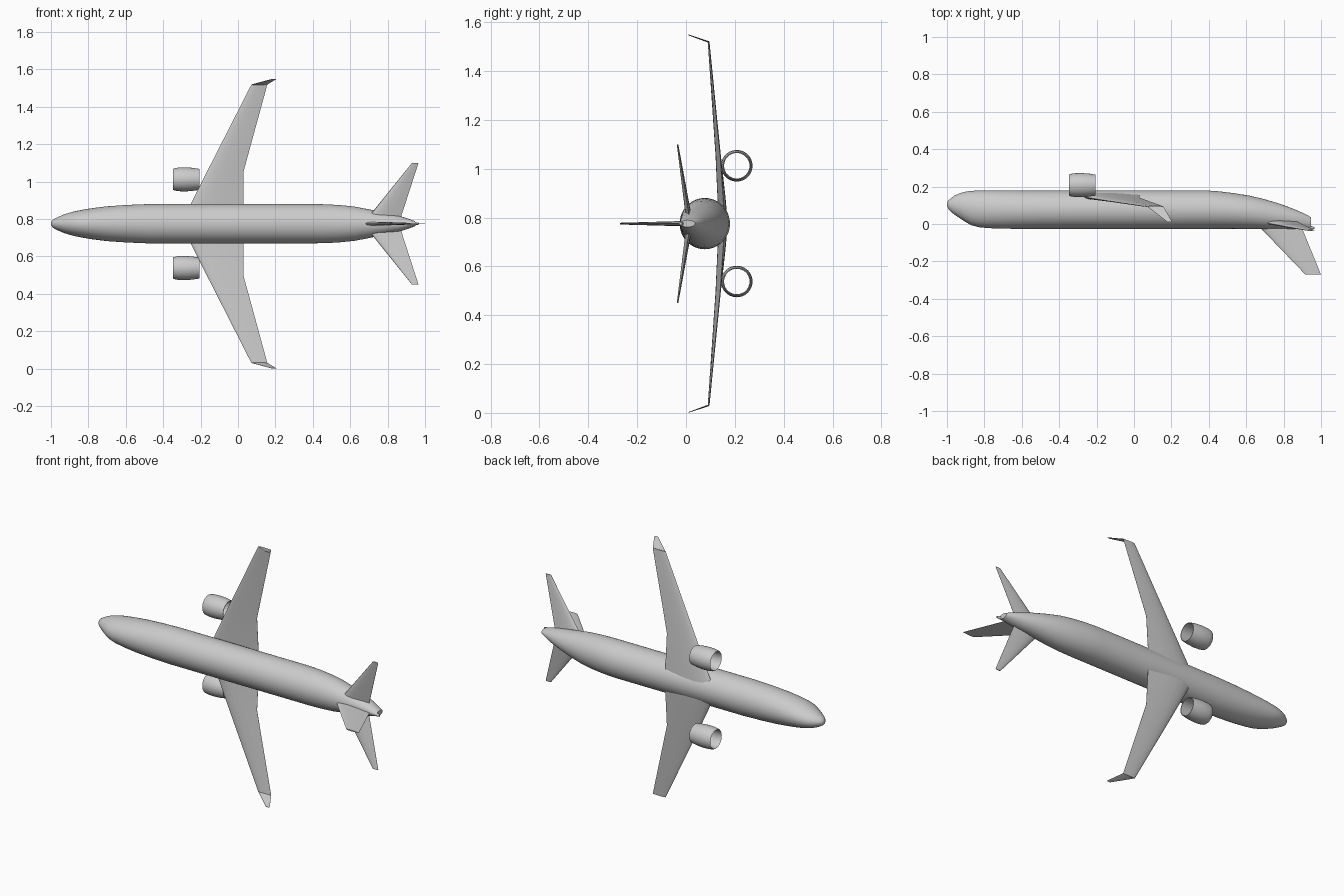
import bpy, bmesh, math
from mathutils import Vector

ZC = 0.775  # height of the fuselage axis; parts mirror about it


def loft(name, rings, cap=True, closed=False, mirror=False, angle=35):
    """Skin a list of equal-length point loops into one smooth object."""
    bm = bmesh.new()
    loops = [[bm.verts.new(p) for p in r] for r in rings]
    n = len(loops[0])
    pairs = list(zip(loops, loops[1:])) + ([(loops[-1], loops[0])] if closed else [])
    for a, b in pairs:
        for i in range(n):
            j = (i + 1) % n
            bm.faces.new((a[i], a[j], b[j], b[i]))
    if cap and not closed:
        bm.faces.new(loops[0])
        bm.faces.new(loops[-1])
    bmesh.ops.recalc_face_normals(bm, faces=bm.faces)
    me = bpy.data.meshes.new(name)
    bm.to_mesh(me)
    bm.free()
    ob = bpy.data.objects.new(name, me)
    bpy.context.collection.objects.link(ob)
    ob.location.z = ZC
    if mirror:
        m = ob.modifiers.new("mirror", 'MIRROR')
        m.use_axis = (False, False, True)
        m.use_mirror_merge = False
    bpy.ops.object.select_all(action='DESELECT')
    ob.select_set(True)
    bpy.context.view_layer.objects.active = ob
    bpy.ops.object.shade_smooth_by_angle(angle=math.radians(angle))
    return ob


def ellipse(x, y, ry, rz, z=0.0, n=48):
    return [(x, y + ry * math.cos(2 * math.pi * i / n), z + rz * math.sin(2 * math.pi * i / n))
            for i in range(n)]


# Airfoil outline: chord fraction and half-thickness fraction
HALF = [(0, 0), (0.02, 0.2), (0.08, 0.36), (0.2, 0.48), (0.35, 0.5), (0.6, 0.37), (0.8, 0.2), (1, 0.02)]
FOIL = HALF + [(c, -h) for c, h in reversed(HALF[1:])]


def airfoil(le, te, thick):
    le, te, thick = Vector(le), Vector(te), Vector(thick)
    return [le.lerp(te, c) + thick * h for c, h in FOIL]


# Fuselage stations: x, back y, belly y, half width
STATIONS = [
    (-1.0, 0.098, 0.112, 0.006), (-0.993, 0.082, 0.125, 0.018), (-0.98, 0.066, 0.137, 0.027),
    (-0.96, 0.05, 0.152, 0.037), (-0.93, 0.03, 0.165, 0.05), (-0.9, 0.01, 0.173, 0.059),
    (-0.87, -0.006, 0.177, 0.067), (-0.83, -0.017, 0.179, 0.075), (-0.78, -0.022, 0.18, 0.083),
    (-0.7, -0.025, 0.18, 0.093), (-0.6, -0.026, 0.18, 0.1), (-0.48, -0.026, 0.18, 0.105),
    (0.38, -0.026, 0.18, 0.105), (0.46, -0.026, 0.174, 0.104), (0.54, -0.026, 0.164, 0.1),
    (0.62, -0.026, 0.151, 0.092), (0.7, -0.026, 0.132, 0.077), (0.78, -0.026, 0.108, 0.06),
    (0.86, -0.026, 0.078, 0.043), (0.91, -0.025, 0.056, 0.027), (0.945, -0.024, 0.037, 0.014)]
loft("fuselage", [ellipse(x, (a + b) / 2, (b - a) / 2, w) for x, a, b, w in STATIONS])

# Tail cone outlet
loft("tail_outlet", [ellipse(0.90, -0.012, 0.014, 0.016, n=24), ellipse(0.965, -0.022, 0.006, 0.006, n=24)])

# Main wings with a kinked trailing edge
loft("wing", [airfoil((-0.305, 0.15, 0), (0.03, 0.16, 0), (0, 0.036, 0)),
              airfoil((-0.25, 0.142, 0.11), (0.03, 0.152, 0.11), (0, 0.032, 0)),
              airfoil((-0.165, 0.128, 0.28), (0.03, 0.14, 0.28), (0, 0.02, 0)),
              airfoil((0.072, 0.092, 0.745), (0.157, 0.094, 0.745), (0, 0.007, 0))], mirror=True)

# Upturned wing tips
loft("winglet", [airfoil((0.072, 0.092, 0.744), (0.157, 0.094, 0.744), (0, 0.003, 0.006)),
                 airfoil((0.18, 0.01, 0.773), (0.205, 0.01, 0.773), (0, 0.001, 0.003))], mirror=True)

# Horizontal tail
loft("tailplane", [airfoil((0.668, 0.014, 0), (0.86, 0.018, 0), (0, 0.026, 0)),
                   airfoil((0.93, -0.035, 0.325), (0.965, -0.034, 0.325), (0, 0.006, 0))], mirror=True)

# Vertical fin
loft("fin", [airfoil((0.627, 0.03, 0), (0.877, 0.03, 0), (0, 0, 0.024)),
             airfoil((0.917, -0.271, 0), (1.0, -0.271, 0), (0, 0, 0.007))])

# Engine nacelles: open tubes, outer skin then inner skin
TUBE = [(-0.347, 0.055), (-0.342, 0.059), (-0.32, 0.063), (-0.285, 0.0645), (-0.245, 0.062), (-0.206, 0.056),
        (-0.206, 0.0525), (-0.26, 0.053), (-0.32, 0.052), (-0.342, 0.052)]
loft("engine", [ellipse(x, 0.208, r, r, 0.237) for x, r in TUBE], closed=True, mirror=True)
